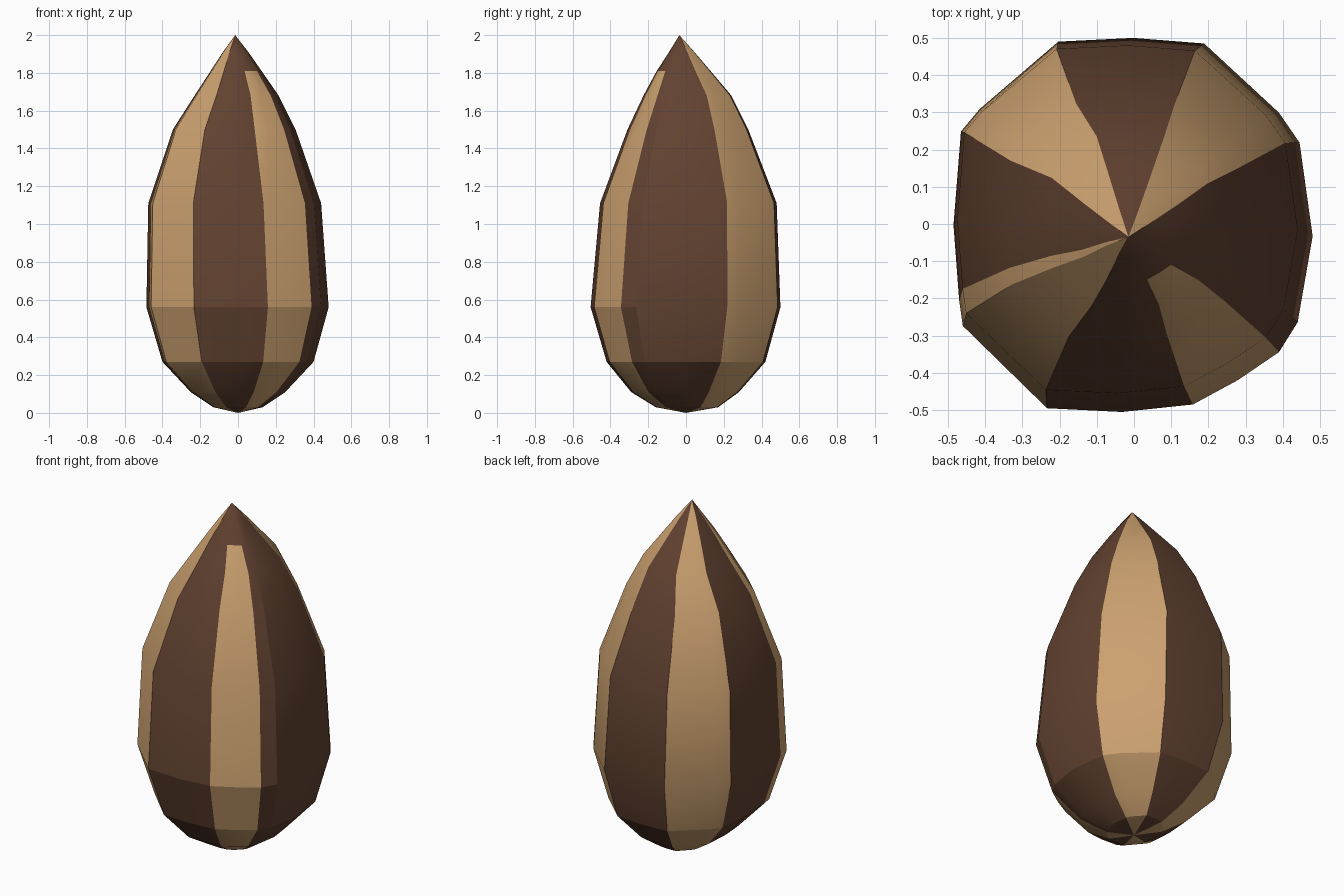
import bpy, bmesh, math

if "Cube" in bpy.data.objects:
    bpy.data.objects.remove(bpy.data.objects["Cube"])

def material(name, rgb):
    m = bpy.data.materials.new(name)
    m.diffuse_color = (*rgb, 1)
    m.use_nodes = True
    m.node_tree.nodes["Principled BSDF"].inputs["Base Color"].default_value = m.diffuse_color
    return m

brown = material("dark brown", (0.12, 0.054, 0.03))
tan = material("light tan", (0.60, 0.355, 0.16))

# Cross-section at the widest height: x, y, stripe of the side that follows
# (0 = brown, 1 = tan, 2 = tan that stops short of the tip)
section = [
    (-.23, -.49, 0), (-.03, -.50, 0), (.16, -.48, 2), (.28, -.415, 2),
    (.39, -.34, 0), (.44, -.26, 0), (.48, -.03, 0), (.445, .22, 1),
    (.39, .30, 1), (.19, .485, 0), (0, .50, 0), (-.20, .49, 1),
    (-.41, .31, 1), (-.46, .25, 0), (-.48, 0, 0), (-.465, -.20, 1),
    (-.455, -.27, 1),
]
# Rings: z, x min, x max, y min, y max
rings = [
    (.03, -.13, .13, -.16, .17),
    (.11, -.25, .25, -.29, .28),
    (.27, -.40, .40, -.42, .42),
    (.56, -.485, .48, -.505, .50),
    (1.11, -.475, .44, -.455, .48),
    (1.50, -.345, .305, -.31, .33),
    (1.68, -.23, .215, -.225, .24),
    (1.81, -.145, .125, -.155, .13),
    (1.91, -.08, .055, -.09, .045),
]

bm = bmesh.new()
n = len(section)
loops = []
for z, x0, x1, y0, y1 in rings:
    loops.append([bm.verts.new(((x0 + x1) / 2 + (x1 - x0) / 2 * x / .48,
                                (y0 + y1) / 2 + (y1 - y0) / 2 * y / .50, z))
                  for x, y, _ in section])
base = bm.verts.new((0, 0, 0))
tip = bm.verts.new((-.015, -.035, 2))

def add(verts, stripe, z):
    f = bm.faces.new(verts)
    f.material_index = 1 if stripe == 1 or (stripe == 2 and z < 1.8) else 0

# Striped shell walls, closed at the base and the pointed tip
for i in range(n):
    j = (i + 1) % n
    s = section[i][2]
    add((base, loops[0][j], loops[0][i]), s, 0)
    for k in range(len(loops) - 1):
        a, b = loops[k], loops[k + 1]
        add((a[i], a[j], b[j], b[i]), s, rings[k][0])
    add((loops[-1][i], loops[-1][j], tip), s, 1.9)
bmesh.ops.recalc_face_normals(bm, faces=bm.faces)

mesh = bpy.data.meshes.new("striped_seed")
bm.to_mesh(mesh)
bm.free()
mesh.materials.append(brown)
mesh.materials.append(tan)
seed = bpy.data.objects.new("striped_seed", mesh)
bpy.context.collection.objects.link(seed)
bpy.context.view_layer.objects.active = seed
seed.select_set(True)
bpy.ops.object.shade_smooth_by_angle(angle=math.radians(20))
